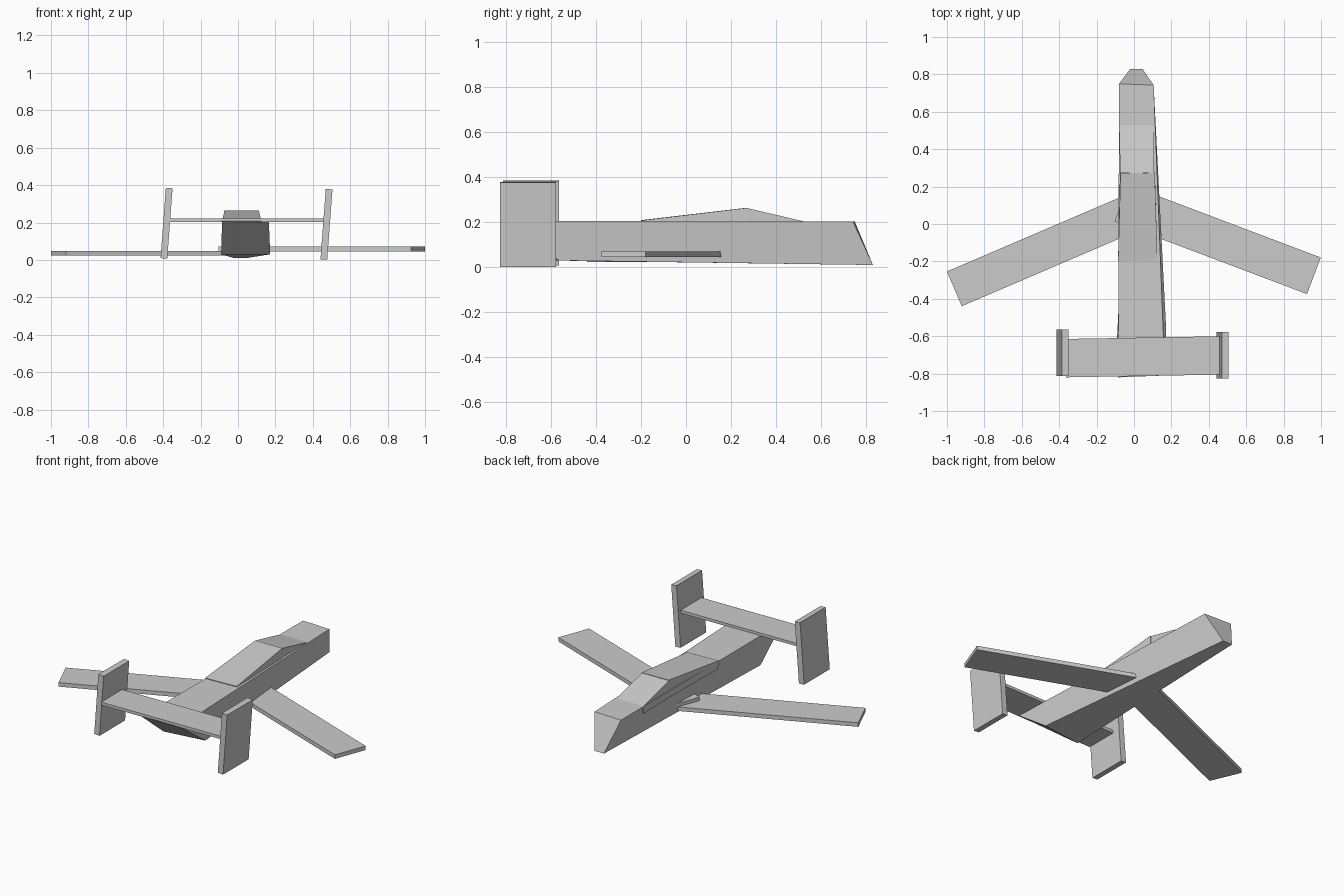
import bpy
from math import radians


def hexa(name, bottom, top):
    """Six-sided block from four bottom and four top corners (same winding)."""
    faces = [(3, 2, 1, 0), (4, 5, 6, 7)]
    faces += [(i, (i + 1) % 4, (i + 1) % 4 + 4, i + 4) for i in range(4)]
    mesh = bpy.data.meshes.new(name)
    mesh.from_pydata(bottom + top, [], faces)
    obj = bpy.data.objects.new(name, mesh)
    bpy.context.collection.objects.link(obj)
    return obj


def slab(name, center, size, rot=(0, 0, 0)):
    """Thin rotated box."""
    bpy.ops.mesh.primitive_cube_add(size=1, location=center,
                                    rotation=[radians(a) for a in rot])
    obj = bpy.context.object
    obj.name = name
    obj.scale = size
    return obj


# fuselage: raked nose, undercut tail, widening rearwards
hexa("fuselage",
     [(-0.09, -0.60, 0.03), (0.172, -0.565, 0.03), (0.045, 0.83, 0.01), (-0.02, 0.83, 0.01)],
     [(-0.085, -0.82, 0.207), (0.165, -0.81, 0.207), (0.105, 0.742, 0.202), (-0.08, 0.75, 0.202)])

# canopy: windshield wedge in front, fairing wedge behind
hexa("windshield",
     [(-0.077, 0.272, 0.16), (0.108, 0.275, 0.16), (0.104, 0.52, 0.155), (-0.077, 0.52, 0.155)],
     [(-0.075, 0.272, 0.262), (0.108, 0.275, 0.262), (0.106, 0.53, 0.202), (-0.078, 0.53, 0.202)])
hexa("canopy_fairing",
     [(-0.085, -0.19, 0.16), (0.125, -0.18, 0.16), (0.112, 0.275, 0.16), (-0.077, 0.27, 0.16)],
     [(-0.085, -0.20, 0.209), (0.125, -0.19, 0.209), (0.111, 0.275, 0.264), (-0.072, 0.27, 0.264)])

# swept wings overlapping inside the fuselage
slab("right_wing", (0.4475, -0.0825, 0.058), (1.10, 0.209, 0.025), (0, 0, -20.7))
slab("left_wing", (-0.455, -0.13, 0.036), (1.10, 0.202, 0.025), (0, 0, 23.2))

# tailplane with a leaning fin at each end
slab("tailplane", (0.05, -0.71, 0.213), (0.83, 0.205, 0.018), (0, 0, 1))
for side, x, y, z in (("left", -0.382, -0.688, 0.196), ("right", 0.473, -0.702, 0.19)):
    slab(side + "_fin", (x, y, z), (0.036, 0.25, 0.377), (0, 4.3, 0))
